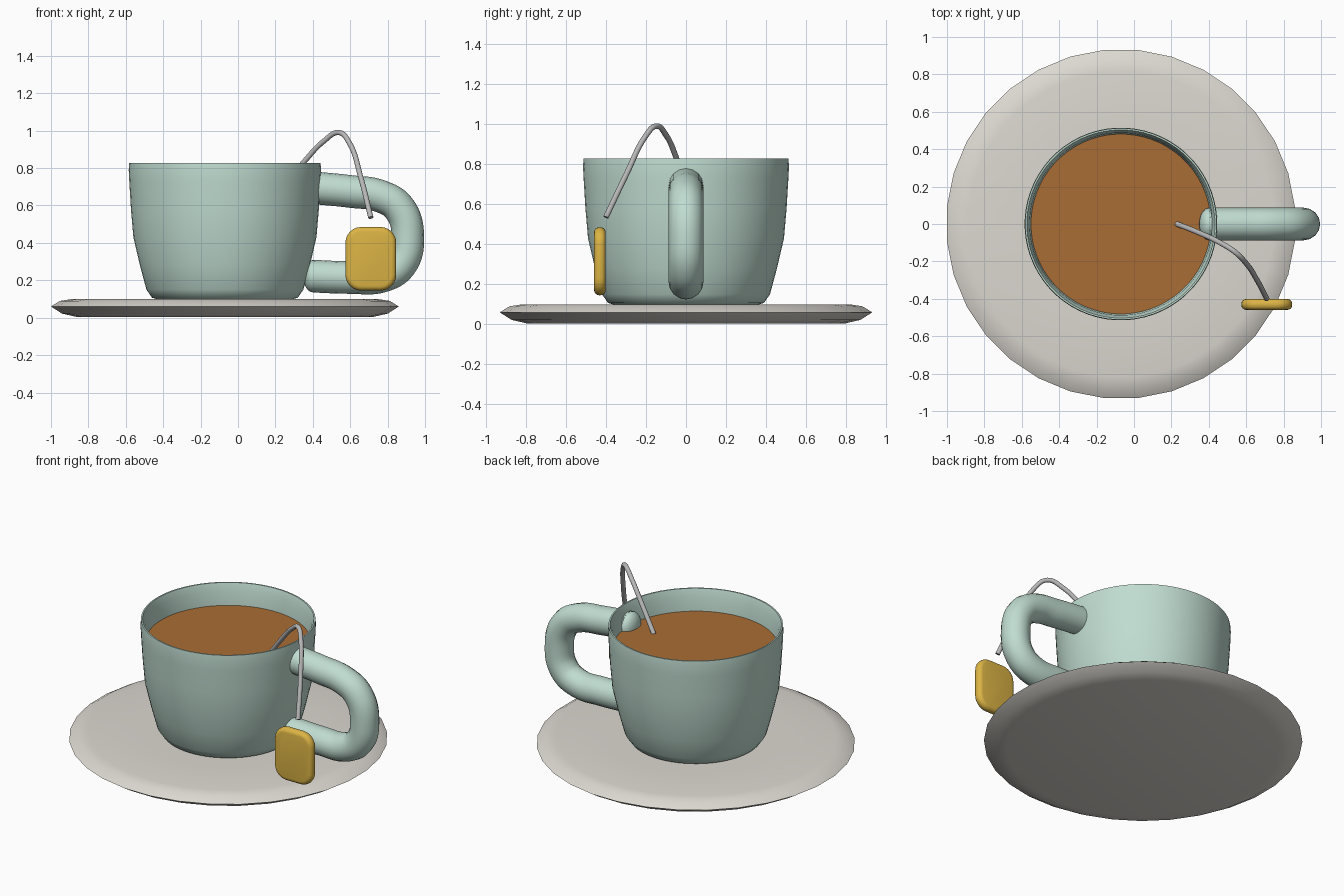
import bpy, bmesh, math

if "Cube" in bpy.data.objects:
    bpy.data.objects.remove(bpy.data.objects["Cube"])

CX = -0.07  # axis of cup and saucer


def material(name, rgb):
    m = bpy.data.materials.new(name)
    m.diffuse_color = (*rgb, 1)
    m.use_nodes = True
    m.node_tree.nodes["Principled BSDF"].inputs["Base Color"].default_value = m.diffuse_color
    return m


def finish(bm, name, mat, angle=50):
    bmesh.ops.recalc_face_normals(bm, faces=bm.faces)
    me = bpy.data.meshes.new(name)
    bm.to_mesh(me)
    bm.free()
    ob = bpy.data.objects.new(name, me)
    bpy.context.collection.objects.link(ob)
    me.materials.append(mat)
    bpy.ops.object.select_all(action='DESELECT')
    ob.select_set(True)
    bpy.context.view_layer.objects.active = ob
    bpy.ops.object.shade_smooth_by_angle(angle=math.radians(angle))
    return ob


def bridge(bm, a, b):
    n = len(a)
    for i in range(n):
        bm.faces.new((a[i], a[(i + 1) % n], b[(i + 1) % n], b[i]))


def lathe(name, profile, n, mat, angle=50):
    """Revolve (radius, z) points about the cup axis, capping both ends."""
    bm = bmesh.new()
    rings = []
    for r, z in profile:
        rings.append([bm.verts.new((CX + r * math.cos(t), r * math.sin(t), z))
                      for t in [(i + 0.5) * 2 * math.pi / n for i in range(n)]])
    for a, b in zip(rings, rings[1:]):
        bridge(bm, a, b)
    bm.faces.new(rings[0])
    if len(rings) > 1:
        bm.faces.new(rings[-1])
    return finish(bm, name, mat, angle)


def tube(name, points, radius, mat, res=8):
    """Round tube following a smooth path."""
    cu = bpy.data.curves.new(name, 'CURVE')
    cu.dimensions = '3D'
    cu.bevel_depth = radius
    cu.bevel_resolution = 6
    cu.resolution_u = res
    cu.use_fill_caps = True
    sp = cu.splines.new('BEZIER')
    sp.bezier_points.add(len(points) - 1)
    for bp, p in zip(sp.bezier_points, points):
        bp.co = p
        bp.handle_left_type = bp.handle_right_type = 'AUTO'
    ob = bpy.data.objects.new(name, cu)
    bpy.context.collection.objects.link(ob)
    cu.materials.append(mat)
    bpy.ops.object.select_all(action='DESELECT')
    ob.select_set(True)
    bpy.context.view_layer.objects.active = ob
    bpy.ops.object.convert(target='MESH')
    bpy.ops.object.shade_smooth_by_angle(angle=math.radians(50))
    return bpy.context.object


glaze = material("glaze", (0.53, 0.72, 0.64))
cream = material("cream", (0.72, 0.69, 0.64))
tea = material("tea", (0.40, 0.155, 0.035))
gold = material("gold", (0.72, 0.46, 0.06))
grey = material("string_grey", (0.48, 0.48, 0.48))

# Saucer: shallow disc with a pinched edge
lathe("saucer", [(0.80, 0.005), (0.875, 0.022), (0.935, 0.06),
                 (0.885, 0.09), (0.82, 0.1), (0.5, 0.098)], 32, cream, 70)

# Cup: outer wall, thin rim, inner wall and floor
lathe("cup", [(0.35, 0.095), (0.39, 0.107), (0.42, 0.15), (0.455, 0.28),
              (0.49, 0.43), (0.503, 0.58), (0.512, 0.73), (0.515, 0.79),
              (0.512, 0.828), (0.503, 0.828), (0.488, 0.78), (0.482, 0.70),
              (0.45, 0.42), (0.38, 0.18), (0.3, 0.15)], 64, glaze)

# Tea surface
lathe("tea", [(0.484, 0.69)], 64, tea)

# Handle, with rounded ends poking through the wall
handle = [(0.40, 0.695), (0.60, 0.675), (0.76, 0.65), (0.862, 0.585), (0.908, 0.43),
          (0.87, 0.285), (0.77, 0.222), (0.60, 0.215), (0.40, 0.222)]
tube("handle", [(x, 0, z) for x, z in handle], 0.087, glaze)
for label, (x, z) in (("upper", handle[0]), ("lower", handle[-1])):
    bm = bmesh.new()
    bmesh.ops.create_uvsphere(bm, u_segments=24, v_segments=12, radius=0.086)
    for v in bm.verts:
        v.co = (v.co.x * 0.6 + x, v.co.y, v.co.z + z)
    finish(bm, label + "_handle_end", glaze)

# Tea bag string
tube("string", [(0.23, 0.0, 0.685), (0.35, -0.048, 0.83), (0.46, -0.10, 0.945),
                (0.54, -0.15, 0.99), (0.595, -0.205, 0.935),
                (0.655, -0.295, 0.755), (0.71, -0.40, 0.535)], 0.014, grey)

# Tag: rounded pillow slab
bm = bmesh.new()
bmesh.ops.create_cube(bm, size=1)
for v in bm.verts:
    v.co = (v.co.x * 0.272 + 0.71, v.co.y * 0.058 - 0.43, v.co.z * 0.34 + 0.315)
upright = [e for e in bm.edges if abs(e.verts[0].co.y - e.verts[1].co.y) > 0.01]
bmesh.ops.bevel(bm, geom=upright, offset=0.085, segments=6, profile=0.5, affect='EDGES')
faces = [f for f in bm.faces if len(f.verts) > 4]
rim = list({e for f in faces for e in f.edges})
bmesh.ops.bevel(bm, geom=rim, offset=0.026, segments=4, profile=0.5, affect='EDGES')
finish(bm, "tag", gold)
